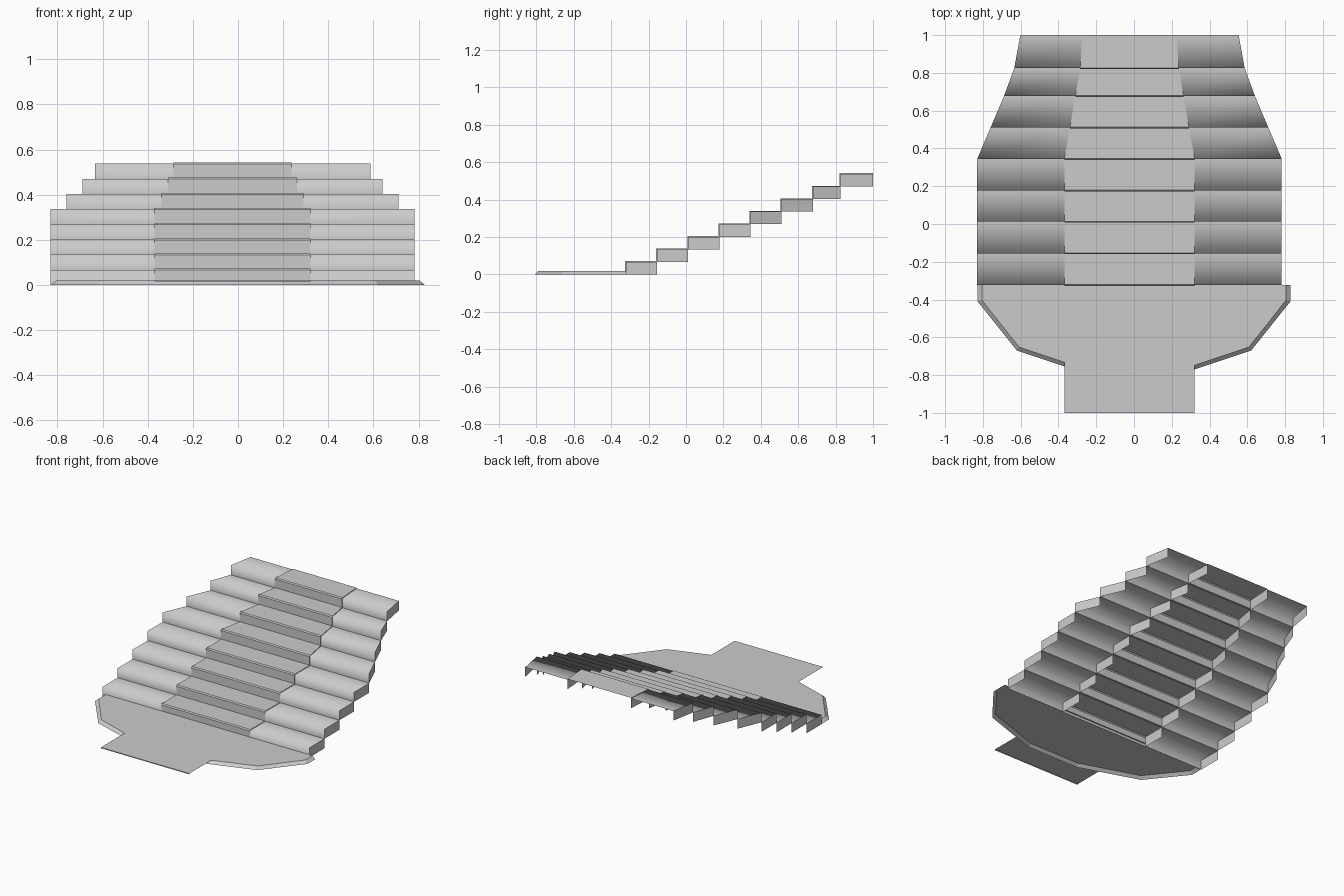
import bpy

if "Cube" in bpy.data.objects:
    bpy.data.objects.remove(bpy.data.objects["Cube"])

H = 0.0672            # rise of one step
LIFT = 0.005          # runner sits proud of the steps
CX = -0.024           # staircase centre line
YS = [-0.322, -0.155, 0.012, 0.178, 0.345, 0.511, 0.678, 0.825, 1.0]
OUTER = [0.806] * 5 + [0.735, 0.664, 0.610, 0.578]   # half width of stairs
INNER = [0.345] * 5 + [0.315, 0.286, 0.261, 0.249]   # half width of runner


def make(name, verts, faces, smooth=False):
    me = bpy.data.meshes.new(name)
    me.from_pydata(verts, [], faces)
    me.update()
    for p in me.polygons:
        p.use_smooth = smooth
    ob = bpy.data.objects.new(name, me)
    bpy.context.collection.objects.link(ob)
    return ob


def sweep(name, rows, smooth):
    """Open sheet through rows of (x_left, x_right, y, z)."""
    verts = []
    for xl, xr, y, z in rows:
        verts += [(xl, y, z), (xr, y, z)]
    faces = [(2 * i, 2 * i + 1, 2 * i + 3, 2 * i + 2) for i in range(len(rows) - 1)]
    make(name, verts, faces, smooth)


def panel(name, x0, x1, y0, y1, z0, z1, flip):
    f = (0, 1, 2, 3) if flip > 0 else (3, 2, 1, 0)
    make(name, [(x0, y0, z0), (x1, y1, z0), (x1, y1, z1), (x0, y0, z1)], [f])


for i in range(8):
    y0, y1, z0, z1 = YS[i], YS[i + 1], i * H, (i + 1) * H
    o0, o1, n0, n1 = OUTER[i], OUTER[i + 1], INNER[i], INNER[i + 1]

    # Side steps: riser and tread left and right, with outer end panel
    for side, label in ((-1, "left"), (1, "right")):
        def span(o, n):
            return tuple(sorted((CX + side * o, CX + side * n)))
        rows = [span(o0, n0) + (y0, z0), span(o0, n0) + (y0, z1), span(o1, n1) + (y1, z1)]
        sweep(f"{label}_step_{i + 1}", rows, True)
        panel(f"{label}_end_panel_{i + 1}", CX + side * o0, CX + side * o1,
              y0, y1, z0, z1, side)
        panel(f"{label}_runner_side_{i + 1}", CX + side * n0, CX + side * n1,
              y0 - LIFT, y1 - LIFT * (i < 7), z0, z1 + LIFT - 0.001, side)

    # Central runner over the step, with a small chamfered nose
    a, b = CX - n0, CX + n0
    yf, zt, c = y0 - LIFT, z1 + LIFT, 0.007
    sweep(f"runner_step_{i + 1}",
          [(a, b, yf, z0), (a, b, yf, zt - c), (a, b, yf + c, zt),
           (CX - n1, CX + n1, y1, zt)], False)

# Landing: faceted slab with a sloping rim, open underneath
half = [(0.828, -0.322), (0.828, -0.41), (0.62, -0.67), (0.2, -0.81)]
half_top = [(0.806, -0.322), (0.806, -0.402), (0.608, -0.652), (0.197, -0.789)]


def ring(pts, z):
    return [(-x, y, z) for x, y in pts] + [(x, y, z) for x, y in reversed(pts)]


n = 8
make("landing", ring(half, 0.0) + ring(half_top, 0.019),
     [tuple(range(n, 2 * n))] + [(i, i + 1, n + i + 1, n + i) for i in range(n - 1)])

# Flat runner in front of the stairs, with a thin lip
sweep("runner_floor",
      [(CX - 0.345, CX + 0.345, -1.0, 0.016), (CX - 0.345, CX + 0.345, -1.0, 0.022),
       (CX - 0.345, CX + 0.345, YS[0], 0.022)], False)
